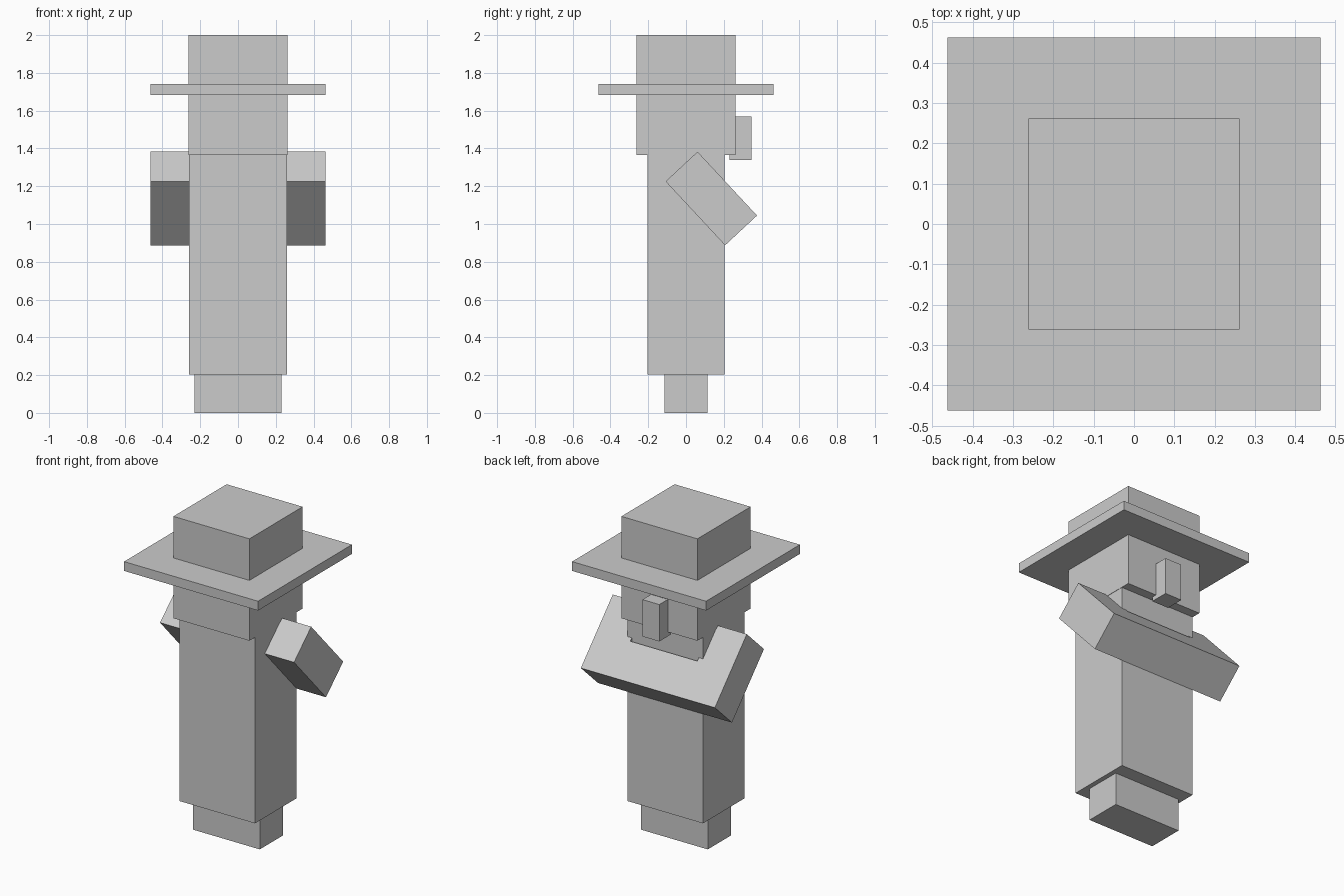
import bpy
import math
from mathutils import Vector

if "Cube" in bpy.data.objects:
    bpy.data.objects.remove(bpy.data.objects["Cube"])

grey = bpy.data.materials.new("plain grey")
grey.diffuse_color = (0.6, 0.6, 0.6, 1.0)
grey.use_nodes = True
grey.node_tree.nodes["Principled BSDF"].inputs["Base Color"].default_value = grey.diffuse_color


def box(name, size, center, tilt=0.0):
    """Add a box with its size baked into the mesh, tilted about x."""
    bpy.ops.mesh.primitive_cube_add(size=1, location=center, rotation=(tilt, 0, 0))
    ob = bpy.context.object
    ob.name = name
    for v in ob.data.vertices:
        v.co = v.co * Vector(size)
    ob.data.materials.append(grey)
    return ob


def span(name, x, y0, y1, z0, z1):
    """Box symmetric in x, given by its limits."""
    return box(name, (2 * x, y1 - y0, z1 - z0), (0, (y0 + y1) / 2, (z0 + z1) / 2))


# Legs and long robe
span("legs", 0.231, -0.115, 0.115, 0.0, 0.3)
span("robe", 0.26, -0.204, 0.204, 0.204, 1.38)

# Head with hat crown, flat brim and nose on the back-facing face
span("head", 0.262, -0.262, 0.262, 1.365, 2.0)
span("hat_brim", 0.462, -0.462, 0.462, 1.683, 1.741)
span("nose", 0.058, 0.23, 0.346, 1.338, 1.568)

# Folded arms: two tilted sleeves joined by a forearm block at the lower half
TILT = 0.75
THICK = 0.231
arm_center = Vector((0, 0.134, 1.135))
down = Vector((0, math.sin(TILT), -math.cos(TILT)))
for side, label in ((-1, "left"), (1, "right")):
    box(label + "_sleeve", (THICK, THICK, 2 * THICK),
        arm_center + Vector((side * 0.3465, 0, 0)), TILT)
box("folded_forearms", (2 * THICK, THICK, THICK), arm_center + down * THICK / 2, TILT)
